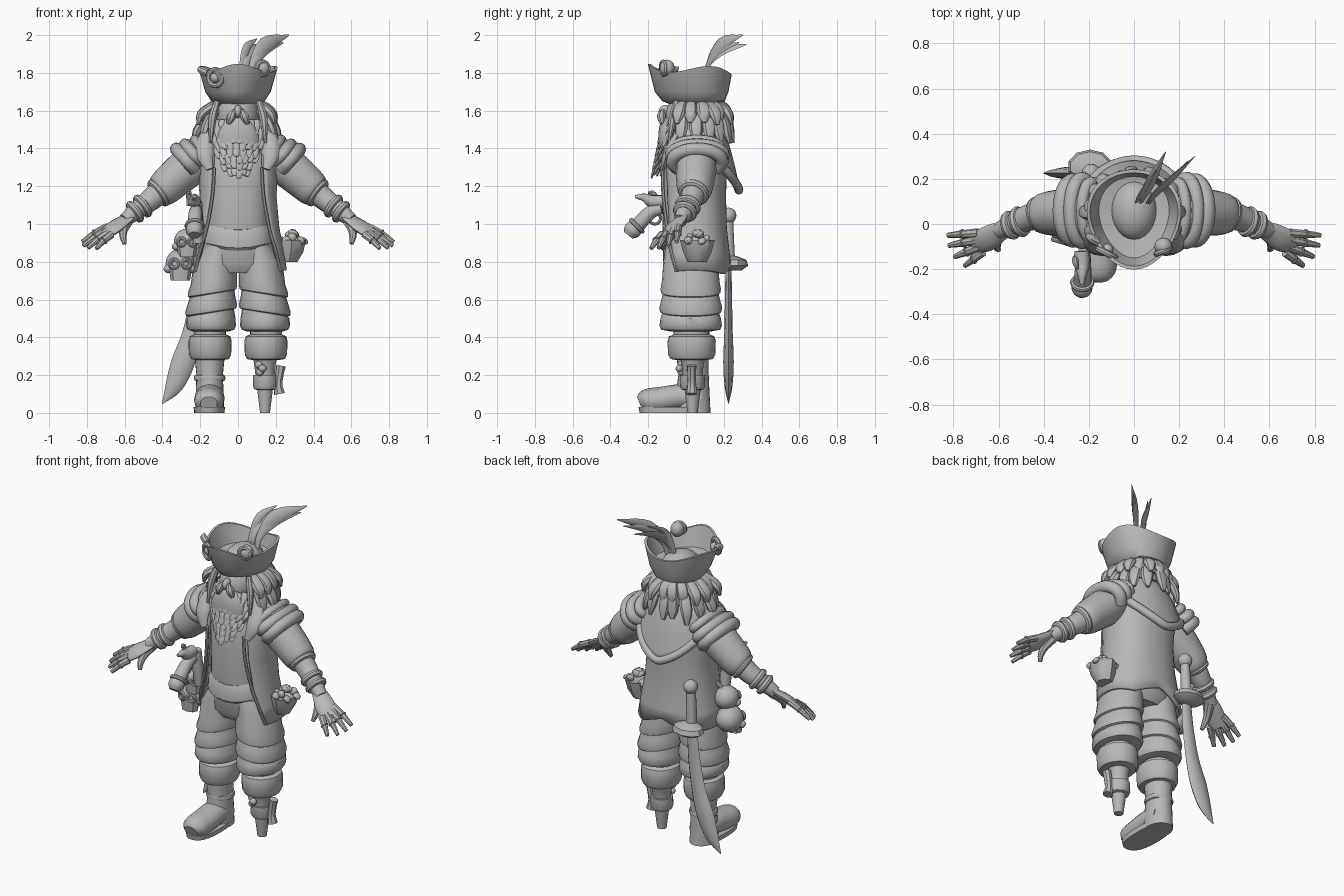
import bpy, bmesh, math, random
from math import sin, cos, pi, radians
from mathutils import Vector

random.seed(4)
GREY = bpy.data.materials.new("plain grey")
GREY.diffuse_color = (0.48, 0.48, 0.48, 1)


def finish(name, bm, angle=40, thick=0):
    bmesh.ops.recalc_face_normals(bm, faces=bm.faces)
    me = bpy.data.meshes.new(name)
    bm.to_mesh(me)
    bm.free()
    me.materials.append(GREY)
    me.shade_smooth()
    me.set_sharp_from_angle(angle=radians(angle))
    ob = bpy.data.objects.new(name, me)
    bpy.context.collection.objects.link(ob)
    if thick:
        m = ob.modifiers.new("thickness", 'SOLIDIFY')
        m.thickness, m.offset = thick, 0
    return ob


def skin(name, rows, closed=True, caps=True, angle=40, thick=0):
    """Bridge rows of points into a surface."""
    bm = bmesh.new()
    vs = [[bm.verts.new(p) for p in r] for r in rows]
    n = len(rows[0])
    for a, b in zip(vs, vs[1:]):
        for i in range(n if closed else n - 1):
            j = (i + 1) % n
            bm.faces.new((a[i], a[j], b[j], b[i]))
    if closed and caps:
        bm.faces.new(vs[0])
        bm.faces.new(vs[-1])
    return finish(name, bm, angle, thick)


def loft(name, rings, n=24, p=1.0, gap=None, warp=None, thick=0, angle=40):
    """Horizontal ellipses (z, rx, ry, cx, cy); angle 0 faces the front. gap = front opening per ring."""
    rows = []
    for k, (z, rx, ry, cx, cy) in enumerate(rings):
        row = []
        for i in range(n):
            t = 2 * pi * i / n if not gap else gap[k] + (2 * pi - 2 * gap[k]) * i / (n - 1)
            s, c = sin(t), cos(t)
            q = Vector((cx + rx * math.copysign(abs(s) ** p, s), cy - ry * math.copysign(abs(c) ** p, c), z))
            row.append(warp(q, t) if warp else q)
        rows.append(row)
    return skin(name, rows, closed=not gap, thick=thick, angle=angle)


def tube(name, pts, n=10, flat=1.0, ref=(0.31, 0.9, 0.2), sub=4):
    """Smooth tube through (x, y, z, radius); ref is the wide direction when flattened."""
    P = [Vector(q) for q in pts]
    E = [2 * P[0] - P[1]] + P + [2 * P[-1] - P[-2]]
    S = []
    for i in range(1, len(E) - 2):
        a, b, c, d = E[i - 1:i + 3]
        for k in range(sub):
            t = k / sub
            S.append(0.5 * (2 * b + (c - a) * t + (2 * a - 5 * b + 4 * c - d) * t * t + (3 * b - a - 3 * c + d) * t ** 3))
    S.append(P[-1])
    u, rows = Vector(ref), []
    for i, s in enumerate(S):
        t = (S[min(i + 1, len(S) - 1)] - S[max(i - 1, 0)]).to_3d().normalized()
        u = (u - t * u.dot(t)).normalized()
        v, r = t.cross(u), max(s.w, 0.002)
        rows.append([s.to_3d() + r * (cos(2 * pi * j / n) * u + flat * sin(2 * pi * j / n) * v) for j in range(n)])
    return skin(name, rows)


def ball(name, loc, size, seg=16, rot=(0, 0, 0)):
    bm = bmesh.new()
    bmesh.ops.create_uvsphere(bm, u_segments=seg, v_segments=seg // 2 + 2, radius=1)
    ob = finish(name, bm, 60)
    ob.location, ob.scale, ob.rotation_euler = loc, size, rot
    return ob


def hoop(name, c, axis, R, r, ry=None):
    """Ring of radius R around an axis."""
    a = Vector(axis).normalized()
    u = a.orthogonal().normalized()
    v = a.cross(u)
    rows = []
    for i in range(25):
        d = cos(2 * pi * i / 24) * u + sin(2 * pi * i / 24) * v
        rows.append([Vector(c) + d * (R + r * cos(2 * pi * j / 8)) + a * (ry or r) * sin(2 * pi * j / 8) for j in range(8)])
    return skin(name, rows, caps=False)


# Body, coat and sash
loft("shirt", [(.8, .16, .14, 0, .03), (1.0, .165, .15, 0, .025), (1.2, .17, .155, 0, .03), (1.36, .19, .15, 0, .04),
               (1.46, .16, .12, 0, .05), (1.54, .09, .09, 0, .05)], p=.85)
loft("pelvis", [(.74, .14, .12, 0, .03), (.79, .2, .15, 0, .03), (.92, .19, .155, 0, .03)], p=.85)
loft("sash", [(.87, .17, .155, 0, .03), (.885, .188, .168, 0, .03), (.95, .185, .168, 0, .03), (.98, .165, .155, 0, .03)], p=.85,
     warp=lambda q, t: q + Vector((0, 0, -.012 * cos(3 * t))))
loft("coat", [(.74, .25, .185, 0, .045), (.85, .235, .182, 0, .04), (.98, .21, .172, 0, .035), (1.15, .195, .168, 0, .035),
              (1.3, .205, .168, 0, .04), (1.41, .205, .155, 0, .05), (1.48, .16, .13, 0, .05), (1.53, .11, .1, 0, .05)],
     n=33, p=.88, gap=[1.1, .95, .85, .75, .65, .6, .6, .6], thick=.018,
     warp=lambda q, t: q + Vector((0, 0, .07 * max(0, 1 - abs(t - pi) * 1.6) - .015 * cos(2 * t) if q.z < .8 else 0)))

# Back collar with rolled hem
def collar(u, v):
    a, r = pi + 1.35 * u, .12 + .115 * v ** .6
    return Vector((r * sin(a), .045 - r * cos(a), 1.53 + v * (-.35 + .22 * abs(u) ** 1.4)))
skin("back_collar", [[collar(i / 10 - 1, k / 8) for i in range(21)] for k in range(9)], closed=False, thick=.012)
tube("collar_hem", [(*collar(i / 6 - 1, 1), .024) for i in range(13)], sub=2)

# Head, nose, moustache
ball("head", (0, .03, 1.57), (.115, .14, .13), 24)
ball("nose", (0, -.11, 1.595), (.022, .035, .035))
for s in (-1, 1):
    tube("moustache", [(s * .02, -.12, 1.605, .008), (s * .035, -.13, 1.57, .024), (s * .05, -.125, 1.53, .012)], 8)

# Beard of overlapping flat tufts
ball("beard_core", (0, -.085, 1.415), (.118, .06, .155), 20, (.12, 0, 0))
for k in range(8):
    w, z = [.12, .13, .13, .125, .115, .1, .08, .055][k], 1.55 - k * .034
    m = 4 + int(w * 34)
    for i in range(m):
        f = 2 * (i + .5 * (k % 2) + .25) / m - 1
        y = -.105 - .007 * k + .06 * f * f
        d = random.uniform(.05, .07)
        tube("beard_tuft", [(w * f, y, z, .018), (w * f * .98, y - .018, z - d * .5, .022),
                            (w * f * .93, y - .03, z - d, .011)], 6, .45, (1, 0, 0), 2)

# Hair locks in two layers
for layer, (m, drop, out) in enumerate([(13, .11, 1.0), (11, .17, 1.04)]):
    for i in range(m):
        a = radians(68 + 224 * i / (m - 1) + random.uniform(-4, 4))
        sx, sy, j = sin(a), -cos(a), random.uniform(.92, 1.1)
        z = 1.645 - .05 * layer
        tube("hair_lock", [(.1 * sx, .04 + .12 * sy, z, .022), (.15 * sx * out, .04 + .165 * sy * out, z - .025, .033),
                           (.19 * sx * j * out, .04 + .19 * sy * j * out, z - drop * .6, .034),
                           (.205 * sx * j * out, .04 + .205 * sy * j * out, z - drop * j, .012)], 8, .7, (-sy, sx, 0), 3)
for s in (-1, 1):
    tube("front_braid", [(s * .11, -.05, 1.65, .016), (s * .135, -.07, 1.56, .022), (s * .145, -.09, 1.43, .008)], 8)

# Three-cornered hat: turned-up brim, crown, badges
def brim(q, t):
    q.x *= .96 - .17 * cos(t)
    if q.z > 1.75:
        q.z += .02 * cos(3 * t) + .008 * cos(t)
    return q
loft("hat_brim", [(1.632, .1, .12, 0, .04), (1.65, .145, .165, 0, .04), (1.7, .178, .195, 0, .03), (1.82, .215, .222, 0, .02),
                  (1.82, .2, .207, 0, .02), (1.72, .16, .18, 0, .03), (1.7, .05, .06, 0, .04)], n=36, warp=brim)
ball("hat_crown", (0, .06, 1.7), (.1, .13, .085), 24)
hoop("hat_ring_badge", (-.12, -.13, 1.775), (-.5, -1, 0), .042, .014)
ball("hat_ring_stud", (-.12, -.115, 1.775), (.028, .028, .028))
ball("hat_knob", (.13, -.1, 1.825), (.04, .04, .045))
hoop("hat_knob_ring", (.13, -.12, 1.825), (.4, -1, 0), .033, .013)
tube("hat_bow", [(-.16, -.08, 1.8, .02), (-.195, -.06, 1.815, .02), (-.205, -.04, 1.83, .006)], 8)

# Feathers
for x0, x1, y1, z1, w in [(.01, .1, .24, 1.98, .022), (.06, .27, .3, 2.0, .042), (.03, .14, .32, 1.95, .036), (.07, .24, .28, 1.96, .03)]:
    tube("feather", [(x0, .09, 1.74, .006), (x0 + .01, .11, 1.83, .016),
                     (x0 * .6 + x1 * .4, .1 + .4 * (y1 - .1), 1.85 + .65 * (z1 - 1.85), w), (x1, y1, z1, .003)], 8, .25, (.7, .3, -.7))

for s in (-1, 1):
    # Lapels, shoulder rolls, sleeves
    tube("lapel", [(s * .1, .0, 1.54, .02), (s * .165, -.05, 1.46, .042), (s * .175, -.1, 1.37, .045),
                   (s * .15, -.125, 1.29, .02)], 10, .5, (s, 0, 0))
    tube("coat_edge", [(s * .125, -.125, 1.3, .01), (s * .135, -.12, 1.15, .01), (s * .165, -.1, .98, .01),
                       (s * .2, -.08, .86, .01), (s * .225, -.05, .75, .01)], 8)
    ball("shoulder", (s * .215, .055, 1.375), (.1, .135, .085), 20, (0, s * .7, 0))
    for off, R, h, r in [(.015, .14, .075, .032), (.065, .13, .085, .036), (-.04, .125, .06, .026)]:
        c = Vector((.22 + .75 * off, .06, 1.375 - .66 * off))
        arc = [c + Vector((.66 * h * sin(t), R * cos(t), .75 * h * sin(t))) for t in [(-.7 + k * (pi + 1.4) / 8) for k in range(9)]]
        tube("shoulder_roll", [(s * q.x, q.y, q.z, r) for q in arc], 10, sub=3)
    tube("upper_sleeve", [(s * .15, .05, 1.37, .1), (s * .25, .055, 1.31, .108), (s * .34, .05, 1.235, .102),
                          (s * .4, .045, 1.18, .092), (s * .425, .04, 1.16, .07)], 18)
    tube("forearm", [(s * .39, .045, 1.19, .068), (s * .46, .03, 1.13, .06), (s * .52, .005, 1.085, .052), (s * .6, -.03, 1.02, .036)], 14)
    ax = (s * .77, -.25, -.57)
    for x, y, z, R in [(.42, .04, 1.165, .064), (.505, .01, 1.095, .05), (.545, -.005, 1.065, .046)]:
        hoop("cuff_ring", (s * x, y, z), ax, R, .02)
    # Hand
    tube("palm", [(s * .56, -.015, 1.05, .036), (s * .61, -.04, 1.015, .05), (s * .66, -.07, .98, .058), (s * .71, -.09, .945, .048)],
         12, .42, (-.02 * s, -.085, -.045))
    K = [(.69, -.04, .985), (.69, -.07, .97), (.685, -.1, .955), (.67, -.125, .945)]
    T = [(.825, -.05, .905), (.82, -.095, .885), (.795, -.145, .873), (.75, -.185, .87)]
    for k, t in zip(K, T):
        m = [(a + b) / 2 for a, b in zip(k, t)]
        tube("finger", [(s * k[0], k[1], k[2], .021), (s * m[0], m[1], m[2] + .006, .018), (s * t[0], t[1], t[2], .011)], 8)
        hoop("knuckle_ring", (s * m[0], m[1], m[2] + .006), ax, .018, .005)
    tube("thumb", [(s * .58, -.02, 1.02, .03), (s * .605, -.07, .97, .024), (s * .608, -.1, .93, .018), (s * .6, -.115, .895, .011)], 8)
    # Breeches with slanting tiers
    loft("breeches", [(z, rx, ry, s * cx, .025) for z, rx, ry, cx in [
        (.9, .08, .13, .09), (.8, .115, .145, .12), (.7, .122, .152, .128), (.655, .13, .16, .135), (.635, .128, .157, .137),
        (.63, .118, .148, .137), (.6, .125, .155, .14), (.555, .137, .167, .142), (.535, .134, .162, .142), (.53, .121, .15, .142),
        (.5, .13, .16, .143), (.46, .132, .166, .143), (.44, .122, .155, .143), (.43, .09, .1, .143)]], 24,
        warp=lambda q, t: q + Vector((0, 0, -.02 * s * sin(t) if .5 < q.z < .72 else 0)))
    loft("knee_cuff", [(z, r, r * 1.12, s * .148, .03) for z, r in
                       [(.44, .085), (.415, .085), (.405, .108), (.38, .114), (.31, .112), (.285, .1), (.28, .07)]], 20)

# Boot on the figure's right foot
loft("boot_shaft", [(.3, .08, .085, -.15, .035), (.2, .07, .08, -.15, .04), (.1, .074, .09, -.15, .035), (.0, .076, .095, -.15, .035)])
hoop("boot_ring", (-.15, .04, .185), (0, 0, 1), .07, .014, .018)
tube("boot_toe", [(-.15, .08, .07, .07), (-.15, -.02, .085, .078), (-.152, -.13, .07, .08), (-.155, -.21, .062, .074), (-.155, -.245, .05, .045)],
     16, .85, (1, 0, 0))
loft("boot_sole", [(0, .08, .18, -.152, -.065), (.03, .083, .187, -.152, -.065)], 24, .8)

# Wooden leg with trinkets
loft("peg_leg", [(z, r, r, .143, .035) for z, r in [(.3, .075), (.27, .06), (.2, .052), (.2, .064), (.14, .066), (.125, .058),
                                                    (.12, .042), (.0, .027)]], 14)
for x, y, z in [(.11, -.025, .255), (.13, -.035, .235), (.115, -.025, .215)]:
    ball("peg_bead", (x, y, z), (.022, .02, .02), 10)
tube("peg_strap_tag", [(.228, .03, .25, .026), (.22, .03, .21, .024), (.212, .03, .15, .024), (.22, .03, .1, .03)], 8)

# Cutlass across the back
ball("sword_pommel", (-.19, .225, 1.045), (.042, .042, .042))
tube("sword_grip", [(-.19, .225, 1.04, .026), (-.195, .225, .93, .03), (-.2, .23, .79, .032)], 10)
loft("sword_guard", [(.755, .06, .045, -.195, .25), (.78, .1, .075, -.195, .255), (.81, .09, .065, -.195, .255), (.83, .03, .03, -.197, .24)], 10)
tube("sword_blade", [(-.2, .225, .78, .035), (-.215, .225, .6, .042), (-.245, .225, .42, .05), (-.29, .225, .27, .062),
                     (-.34, .225, .14, .046), (-.4, .225, .05, .003)], 8, .45, (1, 0, 0))

# Treasure pouch on the figure's left hip
loft("pouch", [(.8, .045, .05, .27, .06), (.85, .065, .075, .28, .06), (.915, .075, .092, .285, .06), (.9, .055, .07, .285, .06)], 8)
for i in range(22):
    a, r = random.uniform(0, 2 * pi), random.uniform(0, .07)
    ball("treasure", (.288 + r * cos(a), .06 + 1.15 * r * sin(a), .955 - .7 * r), (.024, .024, .016), 8, (a, r * 9, 0))

# Hanging skulls on the other hip
for x, y, z, r in [(-.27, -.02, .905, .07), (-.305, .0, .79, .078)]:
    ball("skull", (x, y, z), (r, r * 1.1, r), 16)
    loft("skull_jaw", [(z - r * 1.15, r * .65, r * .5, x, y - r * .5), (z - .2 * r, r * .8, r * .6, x, y - r * .5)], 8)
    for e in (-1, 1):
        hoop("skull_eye", (x + e * r * .42, y - r * .95, z), (e * .3, -1, 0), r * .28, r * .13)
        ball("skull_cheek", (x + e * r * .8, y - r * .3, z - r * .35), (r * .35, r * .35, r * .3), 8)
tube("skull_cord", [(-.2, 0, 1.0, .012), (-.25, -.01, .95, .012), (-.3, 0, .84, .012)], 8)

# Pistol in a holster at the front
tube("pistol_butt", [(-.22, -.13, 1.08, .028), (-.225, -.19, 1.06, .036), (-.228, -.25, 1.0, .04), (-.23, -.285, .965, .047), (-.23, -.305, .94, .03)], 12)
hoop("pistol_band", (-.229, -.26, .99), (0, -.7, -.7), .042, .012)
tube("pistol_lock", [(-.23, -.12, 1.12, .034), (-.23, -.18, 1.12, .034), (-.23, -.22, 1.14, .022), (-.23, -.27, 1.145, .008)], 10)
tube("pistol_hammer", [(-.255, -.15, 1.1, .018), (-.26, -.17, 1.16, .014), (-.25, -.2, 1.165, .006)], 8)
tube("pistol_barrel", [(-.22, -.1, 1.12, .03), (-.215, -.09, 1.0, .032), (-.21, -.08, .9, .03)], 10)
hoop("trigger_guard", (-.23, -.165, 1.03), (1, 0, 0), .03, .008)
